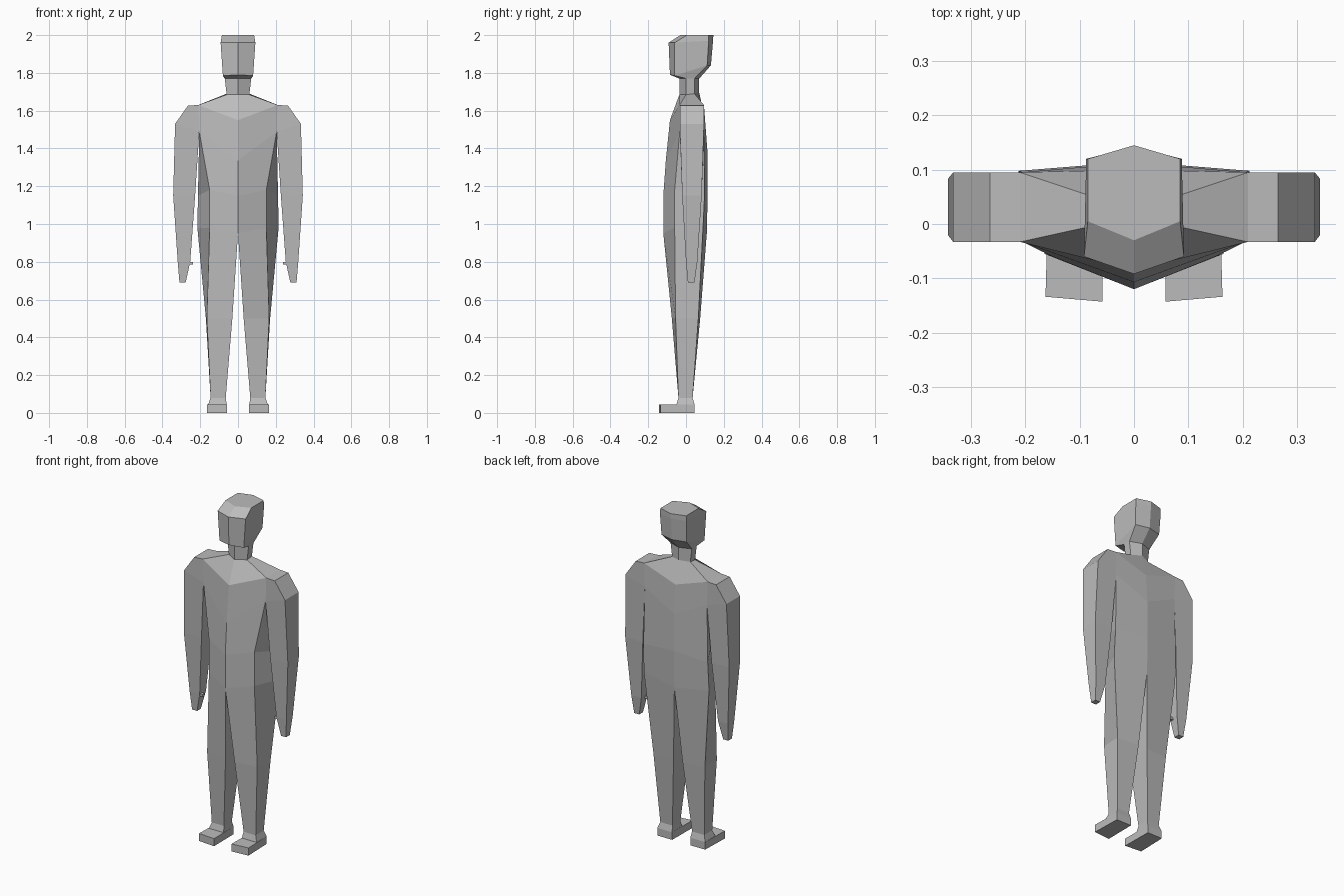
import bpy, bmesh

if "Cube" in bpy.data.objects:
    bpy.data.objects.remove(bpy.data.objects["Cube"])

grey = bpy.data.materials.new("plain grey")
grey.diffuse_color = (0.5, 0.5, 0.5, 1)
grey.use_nodes = True
grey.node_tree.nodes["Principled BSDF"].inputs["Base Color"].default_value = grey.diffuse_color


def loft(name, rings, closed=True, top=False, bottom=False, skip=()):
    """Skin rings listed from top to bottom, then mirror across x = 0."""
    bm = bmesh.new()
    rows = [[bm.verts.new(p) for p in ring] for ring in rings]
    n = len(rows[0])
    for r, (a, b) in enumerate(zip(rows, rows[1:])):
        for i in range(n if closed else n - 1):
            j = (i + 1) % n
            if (r, i) not in skip:
                bm.faces.new((a[i], b[i], b[j], a[j]))
    if top:
        bm.faces.new(rows[0])
    if bottom:
        bm.faces.new(rows[-1][::-1])
    mesh = bpy.data.meshes.new(name)
    bm.to_mesh(mesh)
    bm.free()
    mesh.materials.append(grey)
    ob = bpy.data.objects.new(name, mesh)
    bpy.context.collection.objects.link(ob)
    ob.modifiers.new("mirror", 'MIRROR')
    return ob


def box_ring(x0, x1, y0, y1, z_in, z_out=None):
    """Rectangle ring: inner front, outer front, outer back, inner back."""
    zo = z_in if z_out is None else z_out
    return [(x0, y0, z_in), (x1, y0, zo), (x1, y1, zo), (x0, y1, z_in)]


# Half rings: front centre, front side, back side, back centre
neck_top = [(0, -.035, 1.77), (.07, 0, 1.77), (.07, .045, 1.77), (0, .07, 1.77)]
neck_base = [(0, -.035, 1.685), (.06, 0, 1.685), (.06, .045, 1.69), (0, .07, 1.695)]
hip = [(0, -.12, .95), (.15, -.06, .98), (.215, .09, .98), (0, .11, .95)]

# Head with sloping forehead and jaw
loft("head", [
    [(0, -.03, 2), (.085, .005, 2), (.085, .12, 2), (0, .145, 2)],
    [(0, -.092, 1.96), (.092, -.06, 1.96), (.088, .12, 1.97), (0, .143, 1.97)],
    [(0, -.085, 1.79), (.08, -.06, 1.785), (.083, .112, 1.84), (0, .132, 1.84)],
    neck_top], closed=False, top=True)

loft("neck", [neck_top, neck_base], closed=False)

# Torso, left open where the arm joins
loft("torso", [
    neck_base,
    [(0, -.085, 1.55), (.21, -.033, 1.63), (.21, .095, 1.63), (0, .1, 1.56)],
    [(0, -.107, 1.335), (.205, -.033, 1.49), (.205, .095, 1.49), (0, .113, 1.39)],
    [(0, -.12, 1.15), (.15, -.06, 1.18), (.212, .098, 1.15), (0, .115, 1.17)],
    hip], closed=False, skip={(1, 1)})

# Tapered legs ending at the ankles
loft("leg", [
    hip,
    [(.03, -.075, .5), (.165, -.055, .5), (.17, .065, .5), (.03, .075, .5)],
    box_ring(.065, .145, -.04, .035, .08)])

# Ankle flare and flat foot
loft("ankle", [
    box_ring(.065, .145, -.04, .035, .08),
    box_ring(.06, .158, -.05, .045, .045)])
foot = [(.058, -.143), (.163, -.134), (.158, .045), (.06, .045)]
loft("foot", [[(x, y, z) for x, y in foot] for z in (.045, 0)],
     top=True, bottom=True)

# Arm from shoulder to fingertips
loft("arm", [
    box_ring(.21, .265, -.033, .095, 1.63, 1.627),
    box_ring(.205, .333, -.033, .095, 1.49, 1.53),
    box_ring(.227, .343, -.02, .083, 1.15),
    box_ring(.253, .319, 0, .06, .8),
    box_ring(.277, .31, .01, .045, .69)],
    top=True, bottom=True, skip={(0, 3)})

# Small thumb on the inner side of the hand
loft("thumb", [box_ring(.238, .262, .005, .025, z) for z in (.8, .785)],
     top=True, bottom=True)
